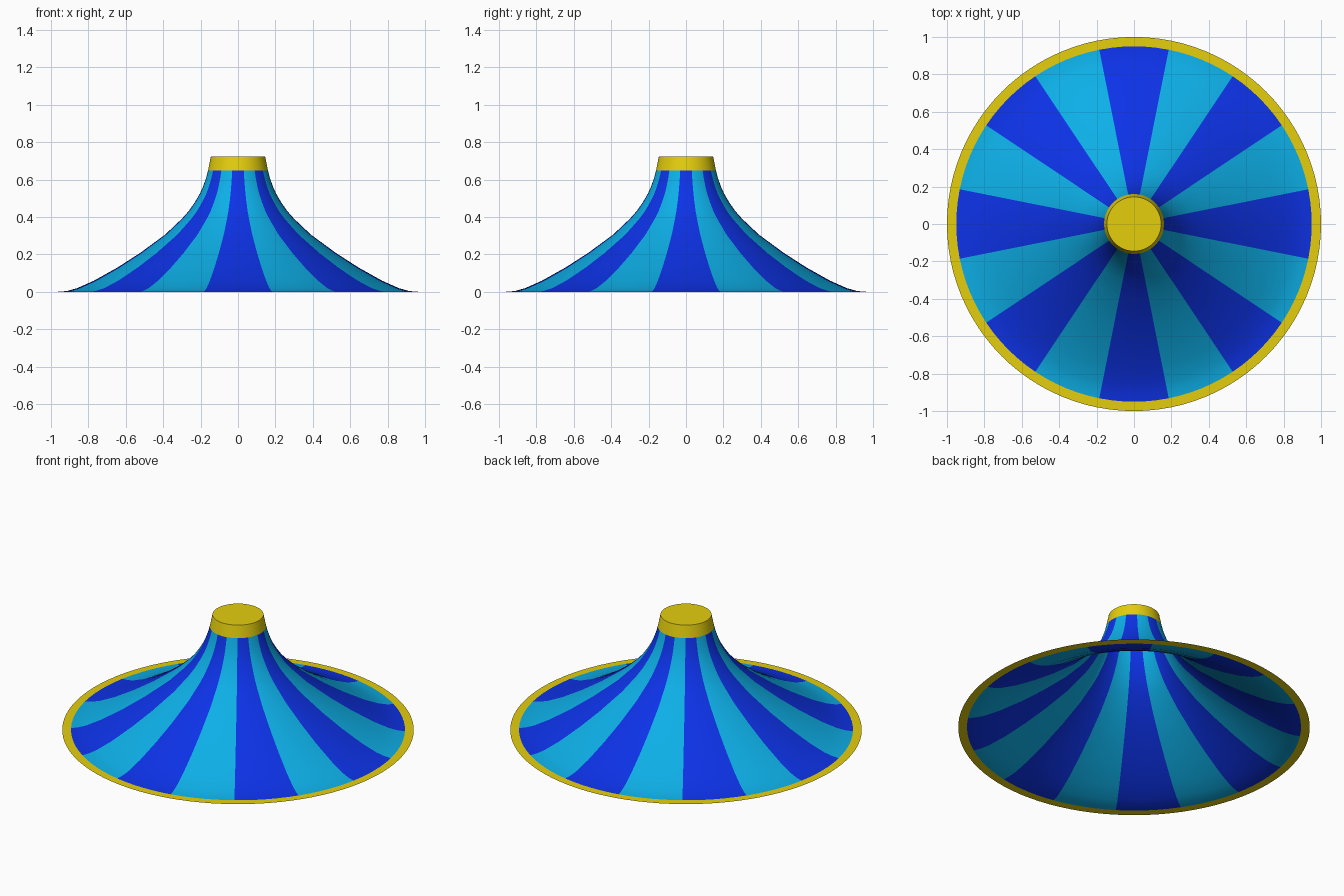
import bpy, math

if "Cube" in bpy.data.objects:
    bpy.data.objects.remove(bpy.data.objects["Cube"])

SEGMENTS = 96          # 6 segments per stripe, 16 stripes
STRIPE = 6


def material(name, rgb):
    m = bpy.data.materials.new(name)
    m.diffuse_color = (*rgb, 1)
    m.use_nodes = True
    m.node_tree.nodes["Principled BSDF"].inputs["Base Color"].default_value = m.diffuse_color
    return m


light = material("light_blue", (0.004, 0.43, 0.80))
dark = material("dark_blue", (0.004, 0.032, 0.80))
yellow = material("yellow", (0.78, 0.62, 0.004))


def lathe(name, profile, mats, pick=lambda seg: 0, lid=False):
    """Revolve an (r, z) profile, listed from the outside upwards."""
    n = SEGMENTS
    verts, faces, slots = [], [], []
    for r, z in profile:
        for i in range(n):
            a = math.tau * i / n
            verts.append((r * math.cos(a), r * math.sin(a), z))
    for k in range(len(profile) - 1):
        for i in range(n):
            j = (i + 1) % n
            faces.append((k * n + i, k * n + j, (k + 1) * n + j, (k + 1) * n + i))
            slots.append(pick(i))
    if lid:
        top = (len(profile) - 1) * n
        faces.append(tuple(range(top, top + n)))
        slots.append(0)
    mesh = bpy.data.meshes.new(name)
    mesh.from_pydata(verts, [], faces)
    for m in mats:
        mesh.materials.append(m)
    for p, s in zip(mesh.polygons, slots):
        p.material_index = s
    ob = bpy.data.objects.new(name, mesh)
    bpy.context.collection.objects.link(ob)
    bpy.ops.object.select_all(action='DESELECT')
    ob.select_set(True)
    bpy.context.view_layer.objects.active = ob
    bpy.ops.object.shade_smooth_by_angle(angle=math.radians(35))
    return ob


# striped canopy sweeping up to the neck, open underneath
canopy = [(0.95, 0.001), (0.91, 0.006), (0.86, 0.02), (0.77, 0.06), (0.645, 0.13),
          (0.525, 0.207), (0.39, 0.306), (0.30, 0.391), (0.262, 0.434),
          (0.229, 0.482), (0.204, 0.525), (0.188, 0.56), (0.171, 0.608), (0.16, 0.65)]
lathe("striped_canopy", canopy, [dark, light],
      lambda i: ((i + STRIPE // 2) // STRIPE) % 2)

# flat hem around the bottom edge
lathe("hem", [(1.0, 0.0), (0.95, 0.001)], [yellow])

# neck band closed by a flat lid
lathe("top_cap", [(0.16, 0.65), (0.152, 0.69), (0.145, 0.725)], [yellow], lid=True)
